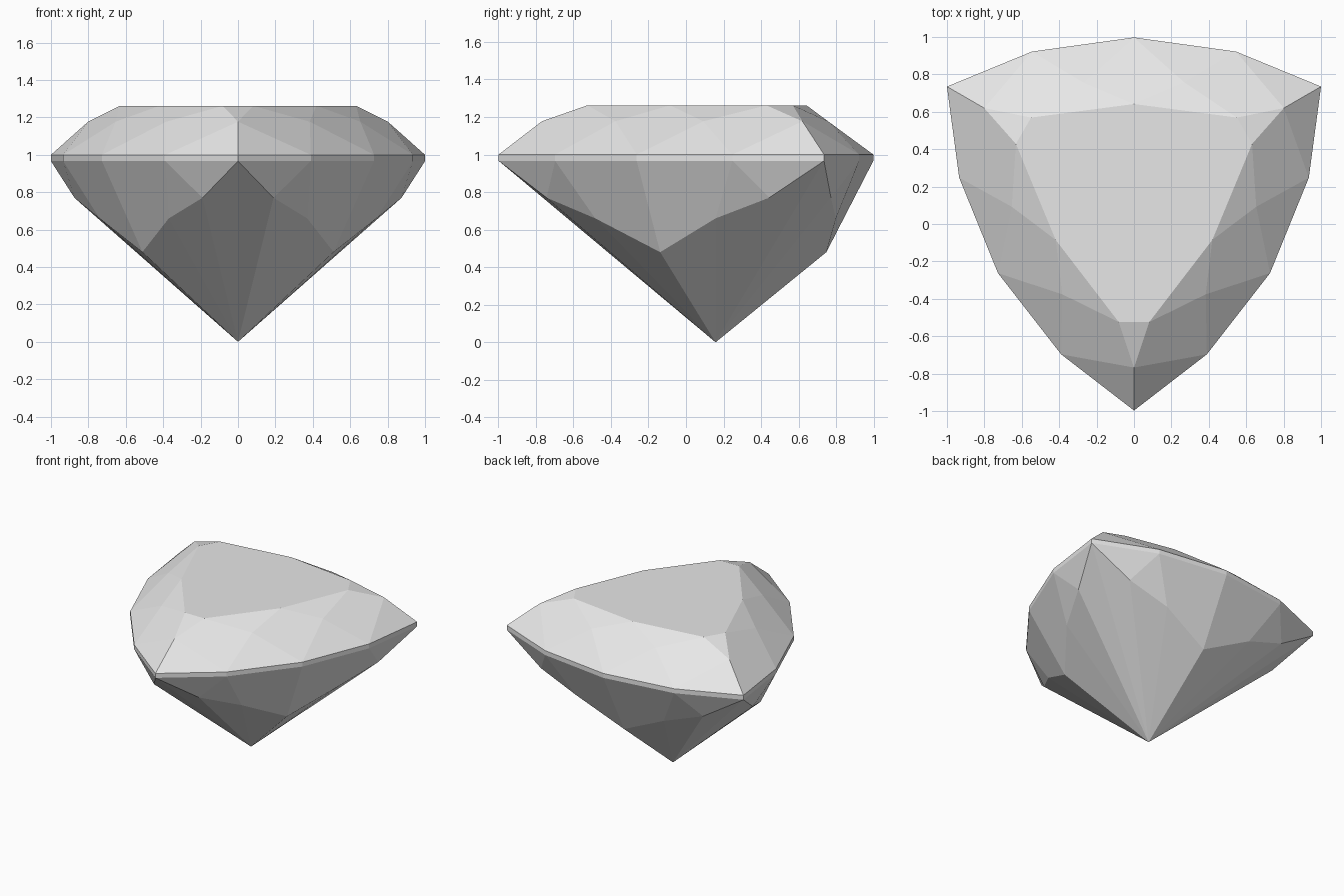
import bpy
import bmesh
from math import radians, sin, cos
from mathutils import Vector

if "Cube" in bpy.data.objects:
    bpy.data.objects.remove(bpy.data.objects["Cube"])

CENTRE_Y = 0.1575
TABLE_Z, STAR_Z, TOP_Z, LOW_Z = 1.262, 1.177, 1.0, 0.966

grey = bpy.data.materials.new("gem grey")
grey.use_nodes = True
grey.diffuse_color = (0.8, 0.8, 0.8, 1)
grey.node_tree.nodes["Principled BSDF"].inputs["Base Color"].default_value = (0.8, 0.8, 0.8, 1)

# Outline points as (radius, angle away from the nearest corner in degrees)
TIP, SHOULDER, MIDDLE = (1.1547, 0), (0.939, 24.5), (0.84, 60)


def at(point, z):
    return (*point, z)


def opposite(p):
    """The same point mirrored across its corner."""
    return (p[0], -p[1], p[2])


def across(p):
    """The same point mirrored across the middle of a side."""
    return (p[0], 120 - p[1], p[2])


def place(p, corner, side):
    angle = radians(-90 + 120 * corner + side * p[1])
    return Vector((p[0] * cos(angle), CENTRE_Y + p[0] * sin(angle), p[2]))


def build(name, mirrored, single=(), cap=None):
    """Repeat facets around the three corners, with faces turned outward."""
    bm = bmesh.new()
    inside = Vector((0, CENTRE_Y, 0.9))

    def facet(points):
        face = bm.faces.new([bm.verts.new(p) for p in points])
        face.normal_update()
        if face.normal.dot(face.calc_center_median() - inside) < 0:
            face.normal_flip()

    for corner in range(3):
        for points in mirrored:
            for side in (1, -1):
                facet([place(p, corner, side) for p in points])
        for points in single:
            facet([place(p, corner, 1) for p in points])
    if cap:
        facet([place(p, corner, 1) for corner in range(3) for p in cap])
    bmesh.ops.remove_doubles(bm, verts=bm.verts, dist=0.0005)
    mesh = bpy.data.meshes.new(name)
    bm.to_mesh(mesh)
    bm.free()
    mesh.materials.append(grey)
    bpy.context.collection.objects.link(bpy.data.objects.new(name, mesh))


# Crown with its flat table
tip, shoulder, middle = (at(p, TOP_Z) for p in (TIP, SHOULDER, MIDDLE))
table_corner, table_side = (0.687, 6.8, TABLE_Z), (0.484, 60, TABLE_Z)
star_corner, star_side = (0.925, 0, STAR_Z), (0.657, 35.7, STAR_Z)
build("crown",
      [(star_corner, table_corner, star_side, shoulder),
       (star_corner, tip, shoulder),
       (star_side, shoulder, middle),
       (star_side, table_corner, table_side)],
      [(star_corner, table_corner, opposite(table_corner)),
       (star_side, table_side, across(star_side), middle)],
      cap=(opposite(table_corner), table_corner, table_side))

# Thin girdle band
low_tip, low_shoulder, low_middle = (at(p, LOW_Z) for p in (TIP, SHOULDER, MIDDLE))
build("girdle",
      [(tip, shoulder, low_shoulder, low_tip),
       (shoulder, middle, low_middle, low_shoulder)])

# Pavilion tapering to the bottom point
culet = (0, 0, 0)
near, mid, deep = (0.92, 11.9, 0.77), (0.74, 30, 0.66), (0.59, 60, 0.48)
build("pavilion",
      [(low_tip, low_shoulder, near),
       (low_shoulder, mid, near),
       (low_shoulder, low_middle, deep, mid),
       (culet, low_tip, near),
       (culet, near, mid),
       (culet, mid, deep)])
